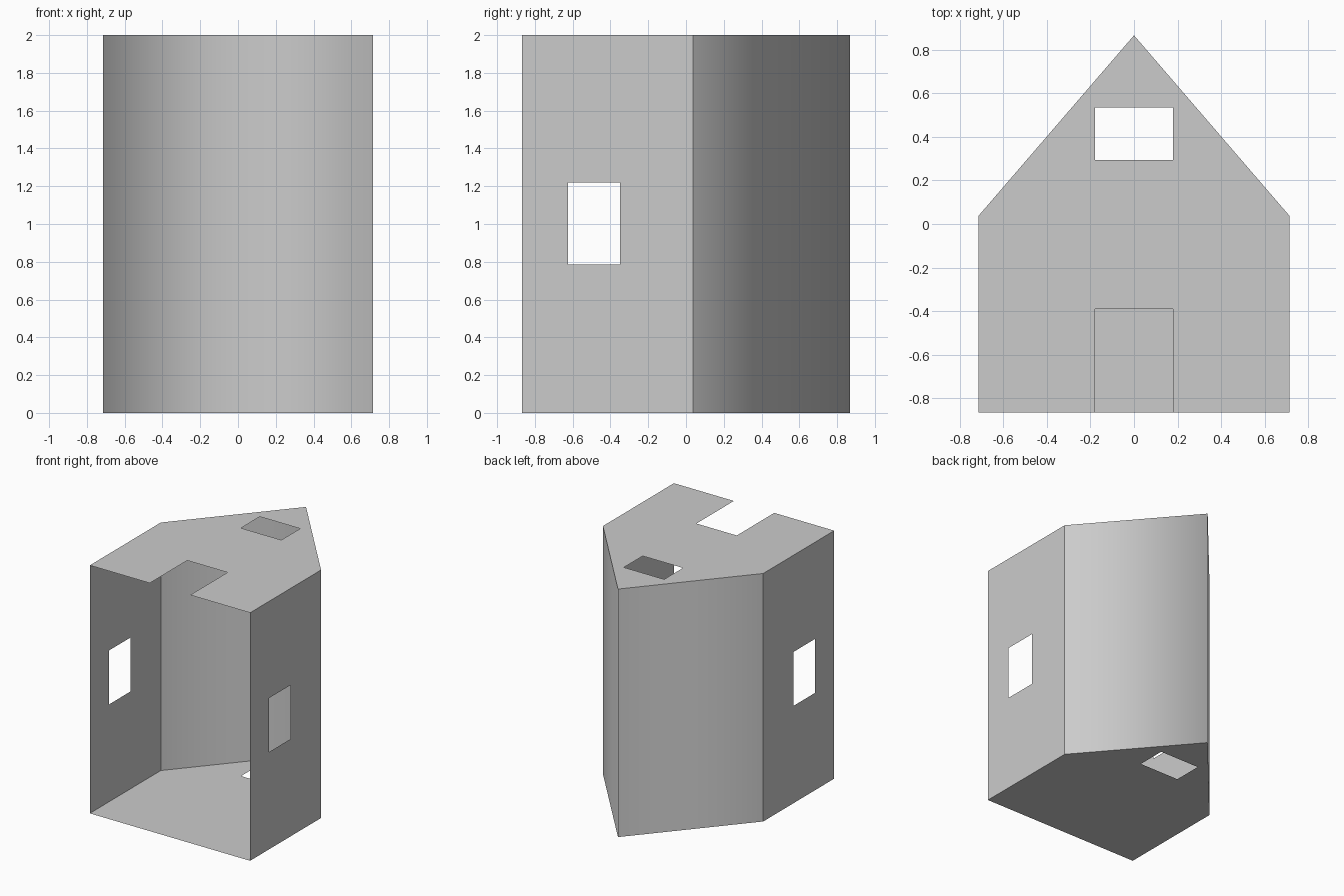
import bpy
import bmesh
from mathutils import Vector

cube = bpy.data.objects.get("Cube")
if cube:
    bpy.data.objects.remove(cube, do_unlink=True)

W, D, H = 0.715, 0.867, 2.0     # half width, half depth, height
EAVE = 0.037                    # depth at which walls meet the roof

grey = bpy.data.materials.new("light grey card")
grey.use_nodes = True
colour = (0.6, 0.6, 0.6, 1)
grey.diffuse_color = colour
grey.node_tree.nodes["Principled BSDF"].inputs["Base Color"].default_value = colour


def finish(bm, name):
    mesh = bpy.data.meshes.new(name)
    bm.to_mesh(mesh)
    bm.free()
    mesh.materials.append(grey)
    obj = bpy.data.objects.new(name, mesh)
    bpy.context.collection.objects.link(obj)
    return obj


def panel(name, outline, openings, normal):
    """Thin flat sheet with rectangular openings, each given as (low, high) corners."""
    bm = bmesh.new()
    bm.faces.new([bm.verts.new(p) for p in outline])
    normal = Vector(normal)
    axes = [i for i in range(3) if not normal[i]]
    for low, high in openings:
        for corner in (low, high):
            for i in axes:
                direction = Vector((0, 0, 0))
                direction[i] = 1
                bmesh.ops.bisect_plane(bm, geom=bm.verts[:] + bm.edges[:] + bm.faces[:],
                                       plane_co=corner, plane_no=direction)
        inside = [f for f in bm.faces
                  if all(low[i] < f.calc_center_median()[i] < high[i] for i in axes)]
        bmesh.ops.delete(bm, geom=inside, context='FACES')
    bm.normal_update()
    flipped = [f for f in bm.faces if f.normal.dot(normal) < 0]
    bmesh.ops.reverse_faces(bm, faces=flipped)
    return finish(bm, name)


# Side walls, each with a window
for name, x in (("left_wall", W), ("right_wall", -W)):
    panel(name,
          [(x, -D, 0), (x, EAVE, 0), (x, EAVE, H), (x, -D, H)],
          [((x, -0.625, 0.785), (x, -0.35, 1.22))],
          (x, 0, 0))

# Gable ends: both have a window, the upper one also has a doorway
for name, z, has_door in (("lower_gable", 0, False), ("upper_gable", H, True)):
    openings = [((-0.18, 0.295, z), (0.18, 0.535, z))]
    if has_door:
        openings.append(((-0.18, -D - 0.01, z), (0.18, -0.39, z)))
    panel(name,
          [(-W, -D, z), (W, -D, z), (W, EAVE, z), (0, D, z), (-W, EAVE, z)],
          openings,
          (0, 0, 1 if z else -1))

# Folded roof, shaded smoothly across the ridge
bm = bmesh.new()
rows = [[bm.verts.new((x, y, z)) for x, y in ((W, EAVE), (0, D), (-W, EAVE))]
        for z in (0, H)]
for i in range(2):
    face = bm.faces.new((rows[0][i], rows[0][i + 1], rows[1][i + 1], rows[1][i]))
    face.smooth = True
finish(bm, "folded_roof")
